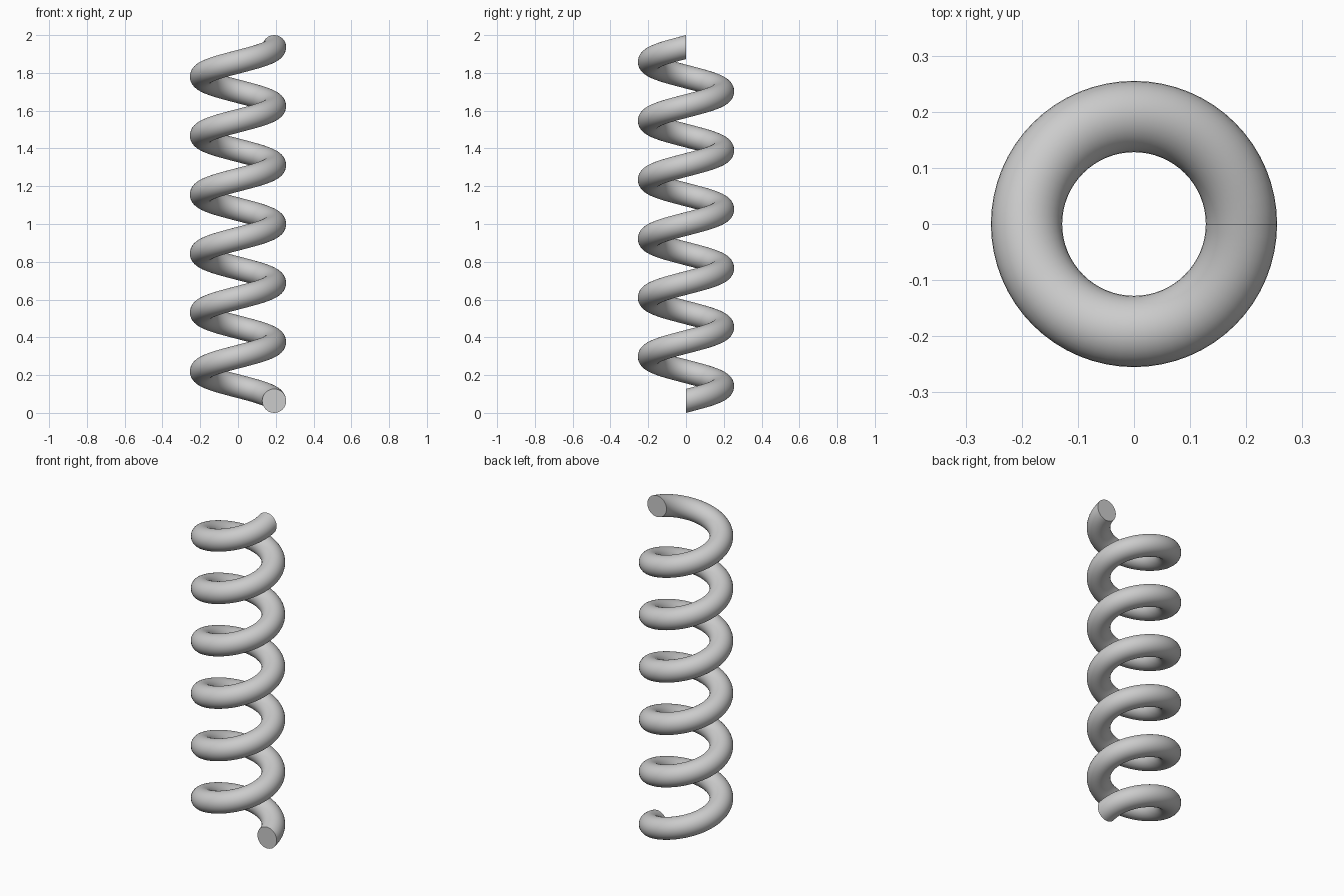
import bpy
import bmesh
from math import cos, sin, tau, radians

cube = bpy.data.objects.get("Cube")
if cube:
    bpy.data.objects.remove(cube, do_unlink=True)

WIRE = 0.0635           # wire radius
COIL = 0.1915           # radius of the coil centre line
TURNS = 6
STEPS = 64              # rings per turn
SIDES = 32              # sides of the wire
RISE = 2 - 2 * WIRE     # climb of the centre line

# Plain grey metal
grey = bpy.data.materials.new("grey metal")
grey.use_nodes = True
colour = (0.6, 0.6, 0.6, 1)
grey.diffuse_color = colour
grey.node_tree.nodes["Principled BSDF"].inputs["Base Color"].default_value = colour

bm = bmesh.new()


def ring(t):
    """Upright circle of wire at fraction t along the coil."""
    turn = tau * TURNS * t
    verts = []
    for i in range(SIDES):
        a = tau * i / SIDES
        r = COIL + WIRE * cos(a)
        z = WIRE + RISE * t + WIRE * sin(a)
        verts.append(bm.verts.new((r * cos(turn), r * sin(turn), z)))
    return verts


# Coiled wire
count = TURNS * STEPS
rings = [ring(k / count) for k in range(count + 1)]
for low, high in zip(rings, rings[1:]):
    for i in range(SIDES):
        j = (i + 1) % SIDES
        bm.faces.new((low[i], low[j], high[j], high[i]))

# Flat cut ends
bm.faces.new(rings[0])
bm.faces.new(rings[-1])
bmesh.ops.recalc_face_normals(bm, faces=bm.faces)

mesh = bpy.data.meshes.new("coil_spring")
bm.to_mesh(mesh)
bm.free()
mesh.materials.append(grey)
spring = bpy.data.objects.new("coil_spring", mesh)
bpy.context.collection.objects.link(spring)

# Smooth wire with sharp end edges
bpy.ops.object.select_all(action="DESELECT")
spring.select_set(True)
bpy.context.view_layer.objects.active = spring
bpy.ops.object.shade_smooth_by_angle(angle=radians(40))
